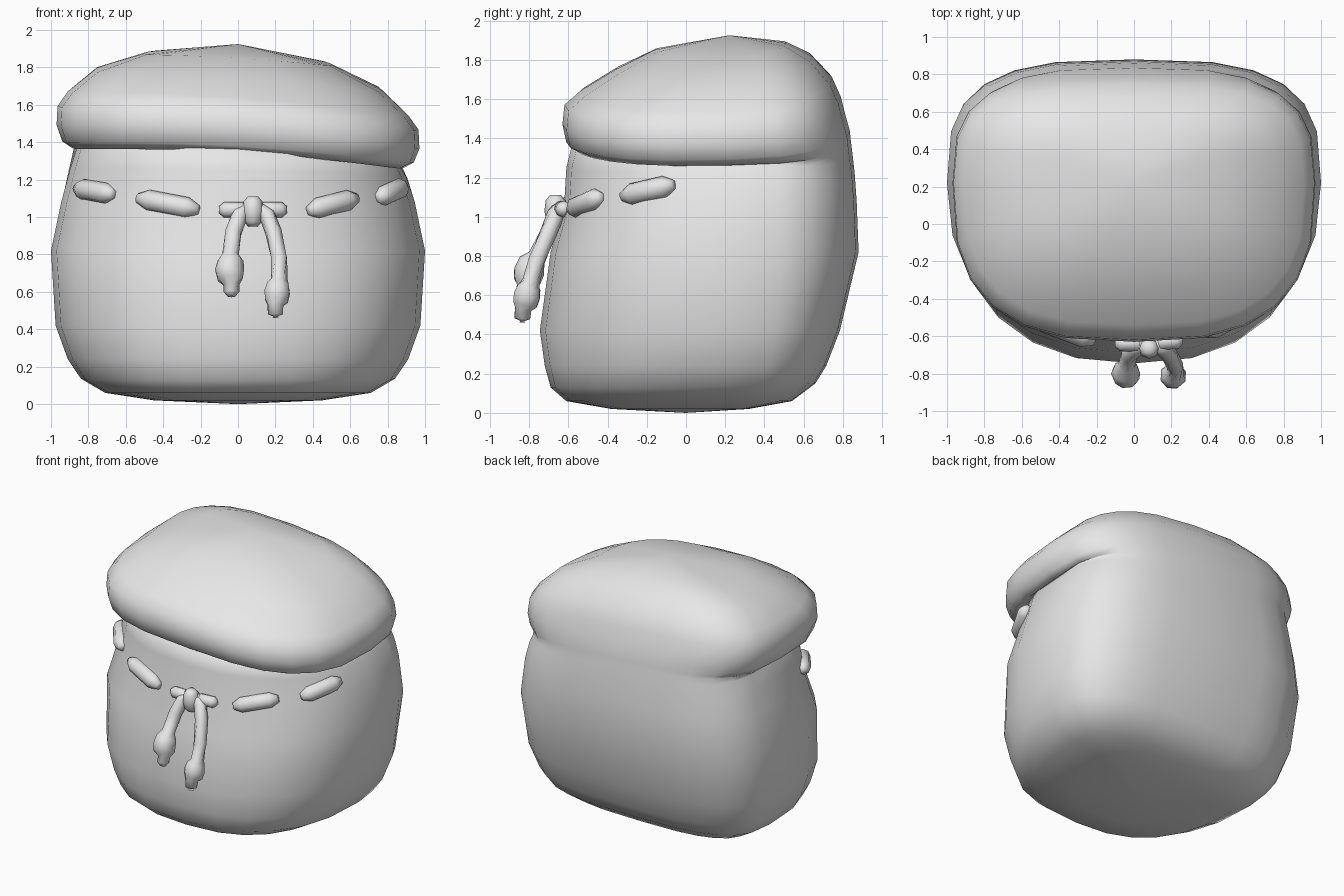
import bpy, bmesh, math
from mathutils import Vector
from mathutils.bvhtree import BVHTree

cube = bpy.data.objects.get("Cube")
if cube:
    bpy.data.objects.remove(cube)

cloth = bpy.data.materials.new("light grey cloth")
cloth.use_nodes = True
colour = (0.8, 0.8, 0.8, 1)
cloth.diffuse_color = colour
cloth.node_tree.nodes["Principled BSDF"].inputs["Base Color"].default_value = colour


def loft(name, rings, start, end):
    """Skin closed rings of points and close both ends on a point."""
    bm = bmesh.new()
    loops = [[bm.verts.new(p) for p in ring] for ring in rings]
    n = len(loops[0])
    for a, b in zip(loops, loops[1:]):
        for i in range(n):
            j = (i + 1) % n
            bm.faces.new((a[i], a[j], b[j], b[i]))
    for ring, tip in ((loops[0], start), (loops[-1], end)):
        v = bm.verts.new(tip)
        for i in range(n):
            bm.faces.new((ring[i], ring[(i + 1) % n], v))
    bmesh.ops.recalc_face_normals(bm, faces=bm.faces)
    for f in bm.faces:
        f.smooth = True
    mesh = bpy.data.meshes.new(name)
    bm.to_mesh(mesh)
    tree = BVHTree.FromBMesh(bm)
    bm.free()
    mesh.materials.append(cloth)
    obj = bpy.data.objects.new(name, mesh)
    bpy.context.collection.objects.link(obj)
    return tree


def section(zf, zb, yf, yb, wf, wb, power, tilt, mid=0.22, n=24):
    """Pouch cross-section: rounded front, squarer back, sagging to one side."""
    pts = []
    for i in range(n):
        a = 2 * math.pi * i / n
        c, s = math.cos(a), math.sin(a)
        p = 2 / (power if s < 0 else 3.1)
        v = abs(s) ** p
        y = mid + v * ((yb if s > 0 else yf) - mid)
        t = min(1, max(0, (0.55 - y) / 0.3))
        t = t * t * (3 - 2 * t)
        x = math.copysign(abs(c) ** p, c) * (wb + (wf - wb) * t)
        k = (y - yf) / (yb - yf)
        z = zf + (zb - zf) * k ** 3
        pts.append((x, y, z - tilt * (x + 0.8 * x * x)))
    return pts


# Pouch: sack, pinched neck, overhanging lip and flap, all one skin.
# Rows: front z, back z, front y, back y, front half-width, back half-width, power, tilt
rows = [
    (.02, .02, -.38, .32, .45, .45, 2.6, 0),
    (.06, .06, -.61, .54, .71, .71, 2.6, 0),
    (.13, .15, -.69, .66, .84, .84, 2.5, 0),
    (.24, .24, -.72, .715, .91, .91, 2.4, 0),
    (.42, .42, -.745, .785, .975, .975, 2.35, 0),
    (.82, .82, -.69, .88, 1.0, 1.0, 2.3, 0),
    (1.08, 1.08, -.62, .87, .945, .965, 2.15, 0),
    (1.25, 1.22, -.61, .86, .90, .93, 2.2, 0.02),
    (1.37, 1.31, -.58, .85, .86, .905, 2.3, 0.055),
    (1.39, 1.35, -.52, .845, .84, .90, 2.5, 0.06),
    (1.345, 1.39, -.55, .84, .885, .91, 2.8, 0.06),
    (1.38, 1.44, -.61, .835, .94, .94, 2.8, 0.06),
    (1.47, 1.51, -.63, .815, .97, .97, 2.8, 0.065),
    (1.57, 1.61, -.62, .79, .965, .965, 2.8, 0.065),
    (1.64, 1.71, -.54, .745, .91, .91, 2.8, 0.07),
    (1.75, 1.82, -.36, .64, .77, .77, 2.7, 0.07),
    (1.85, 1.885, -.16, .51, .50, .50, 2.5, 0.06),
]
body = loft("pouch", [section(*r) for r in rows], (0, 0, 0), (0, .22, 1.925))


def tube(name, points, radii, sides=8):
    """Round cord through points, with a radius at each one."""
    pts = [Vector(p) for p in points]
    rings = []
    for i, p in enumerate(pts):
        d = pts[min(i + 1, len(pts) - 1)] - pts[max(i - 1, 0)]
        q = d.to_track_quat('Z', 'Y')
        rings.append([p + q @ Vector((radii[i] * math.cos(2 * math.pi * k / sides),
                                      radii[i] * math.sin(2 * math.pi * k / sides), 0))
                      for k in range(sides)])
    loft(name, rings, pts[0], pts[-1])


def on_front(x, z):
    hit = body.ray_cast(Vector((x, -3, z)), Vector((0, 1, 0)))
    return hit[0] + hit[1] * 0.015


# Lace stitches lying around the neck
stitches = {
    "outer_left": ((.875, 1.16), (.74, 1.10)),
    "inner_left": ((.63, 1.10), (.37, 1.03)),
    "inner_right": ((-.21, 1.035), (-.53, 1.10)),
    "outer_right": ((-.66, 1.12), (-.85, 1.15)),
    "bow_left": ((.26, 1.035), (.11, 1.035)),
    "bow_right": ((-.10, 1.035), (.05, 1.035)),
}
for name, (a, b) in stitches.items():
    p, q = on_front(*a), on_front(*b)
    r = 0.042 if "bow" in name else 0.056
    tube("lace_" + name, [p.lerp(q, t) for t in (0, .18, .5, .82, 1)],
         [r * .45, r, r, r, r * .45])

# Knot and the two hanging cords with knotted ends
tube("lace_knot", [(.08, -.665, z) for z in (.95, .975, 1.03, 1.085, 1.11)],
     [.025, .047, .057, .05, .028])
tube("cord_right",
     [(.06, -.64, 1.06), (.01, -.665, 1.01), (-.025, -.70, .92), (-.04, -.76, .80),
      (-.04, -.785, .765), (-.045, -.80, .72), (-.04, -.81, .67), (-.035, -.82, .64),
      (-.035, -.83, .60), (-.035, -.835, .575)],
     [.03, .045, .045, .045, .07, .078, .072, .045, .042, .02])
tube("cord_left",
     [(.10, -.64, 1.06), (.155, -.665, 1.01), (.19, -.70, .92), (.22, -.76, .78),
      (.22, -.79, .67), (.215, -.80, .64), (.21, -.81, .60), (.205, -.82, .555),
      (.20, -.83, .53), (.20, -.835, .48), (.20, -.835, .46)],
     [.03, .045, .045, .045, .045, .062, .072, .066, .045, .04, .02])
